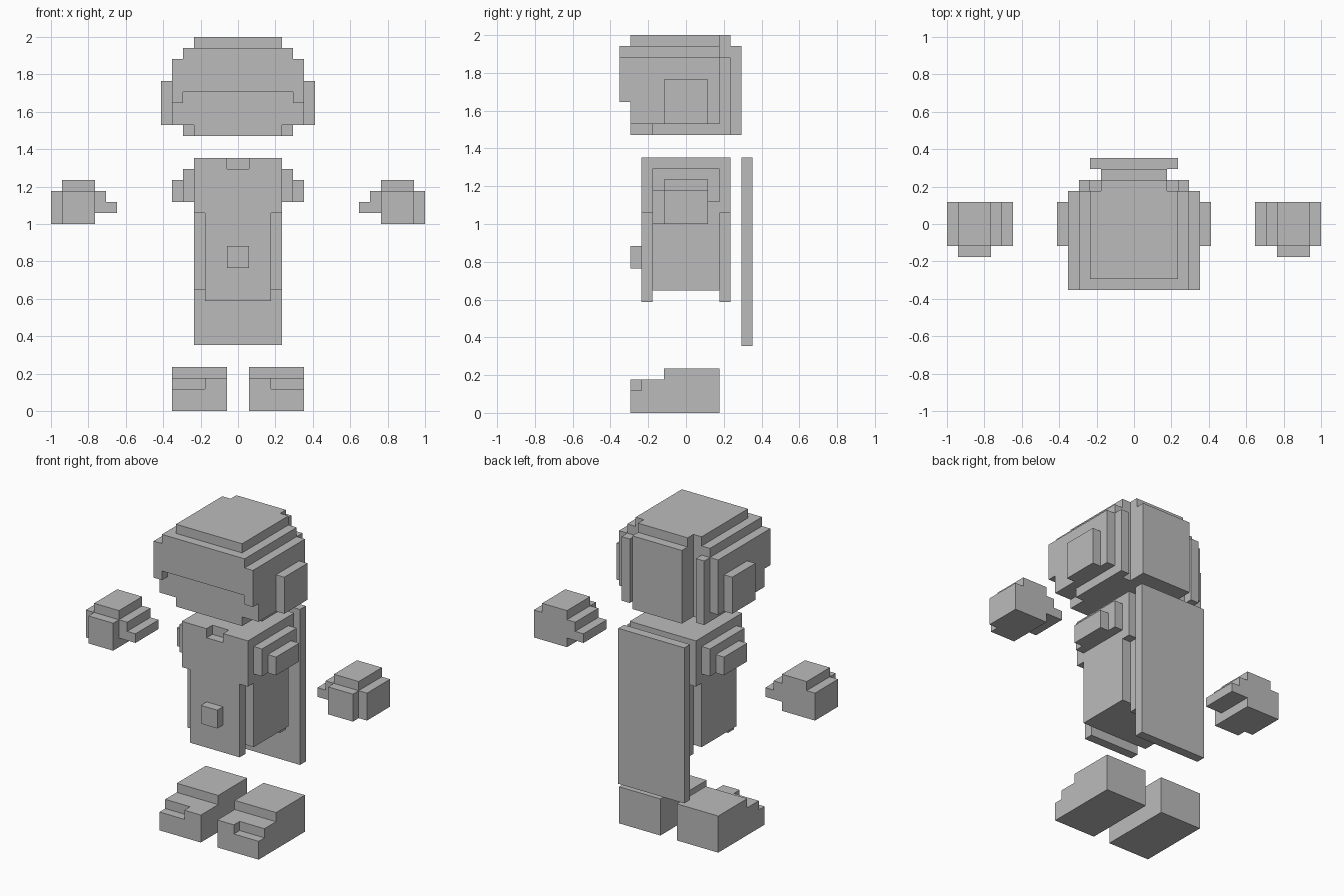
import bpy
import bmesh
import math
from mathutils import Vector

if "Cube" in bpy.data.objects:
    bpy.data.objects.remove(bpy.data.objects["Cube"], do_unlink=True)

U = 1 / 17  # size of one block

# Single plain grey
grey = bpy.data.materials.new("plain_grey")
grey.use_nodes = True
GREY = (0.5, 0.5, 0.5, 1)
grey.diffuse_color = GREY
grey.node_tree.nodes["Principled BSDF"].inputs["Base Color"].default_value = GREY


def cells(boxes):
    """Grid cells filled by boxes given as (x0, x1, y0, y1, z0, z1)."""
    return {(x, y, z)
            for x0, x1, y0, y1, z0, z1 in boxes
            for x in range(x0, x1)
            for y in range(y0, y1)
            for z in range(z0, z1)}


def mirrored(*boxes):
    return list(boxes) + [(-b[1], -b[0], *b[2:]) for b in boxes]


def part(name, boxes, cuts=()):
    """One clean outer skin around the joined boxes, minus the cuts."""
    solid = cells(boxes) - cells(cuts)
    bm = bmesh.new()
    for c in solid:
        for axis in range(3):
            for side in (0, 1):
                near = list(c)
                near[axis] += 2 * side - 1
                if tuple(near) in solid:
                    continue
                a, b = (axis + 1) % 3, (axis + 2) % 3
                corners = []
                for i, j in ((0, 0), (1, 0), (1, 1), (0, 1)):
                    p = Vector(c)
                    p[axis] += side
                    p[a] += i
                    p[b] += j
                    corners.append(bm.verts.new(p * U))
                bm.faces.new(corners if side else corners[::-1])
    bmesh.ops.remove_doubles(bm, verts=bm.verts[:], dist=U * 0.01)
    bmesh.ops.dissolve_limit(bm, angle_limit=math.radians(1),
                             verts=bm.verts[:], edges=bm.edges[:])
    mesh = bpy.data.meshes.new(name)
    bm.to_mesh(mesh)
    bm.free()
    mesh.materials.append(grey)
    obj = bpy.data.objects.new(name, mesh)
    bpy.context.collection.objects.link(obj)
    return obj


# Head: skull, stepped crown, overhanging fringe, back panel, chin and ears
part("head",
     [(-6, 6, -5, 3, 26, 32),      # skull
      (-5, 5, -6, 3, 32, 33),      # crown step
      (-4, 4, -5, 4, 33, 34),      # crown top
      (-6, 6, -6, -5, 29, 32),     # fringe
      (-5, 5, 3, 4, 25, 32),       # back of skull
      (-3, 3, 3, 5, 25, 33),       # back panel
      (-4, 4, -5, -3, 25, 26),     # chin
      (-5, 5, -3, 4, 25, 26)]      # jaw
     + mirrored((5, 6, -6, -5, 28, 29),    # fringe ends
                (6, 7, -2, 2, 26, 30)),    # ears
     cuts=mirrored((3, 4, 3, 4, 25, 34)))  # grooves beside the back panel

# Torso: chest with collar notch, lower block, front and back panels, shoulders
part("torso",
     [(-4, 4, -4, 4, 18, 23),
      (-4, 4, -3, 3, 11, 18),
      (-3, 3, -4, -3, 10, 18),
      (-3, 3, 3, 4, 10, 18),
      (-1, 1, -5, -4, 13, 15)]     # buckle
     + mirrored((4, 5, -3, 3, 19, 22),
                (5, 6, -2, 2, 19, 21)),
     cuts=[(-1, 1, -4, -3, 22, 23)])

# Cape hanging behind the torso
part("cape", [(-4, 4, 5, 6, 6, 23)])

# Floating hands and feet
hand = [(13, 17, -2, 2, 17, 20),   # palm
        (13, 16, -2, 2, 20, 21),   # knuckles
        (13, 16, -3, -2, 17, 20),  # fingers
        (12, 13, -2, 2, 18, 20),   # stepped wrist
        (11, 12, -2, 2, 18, 19)]
foot = [(1, 6, -5, 3, 0, 3),
        (1, 6, -2, 3, 3, 4)]
toe_notch = [(3, 6, -5, -4, 2, 3)]

for side, sign in (("left", 1), ("right", -1)):
    def flip(boxes):
        return boxes if sign > 0 else mirrored(*boxes)[len(boxes):]
    part(side + "_hand", flip(hand))
    part(side + "_foot", flip(foot), flip(toe_notch))
